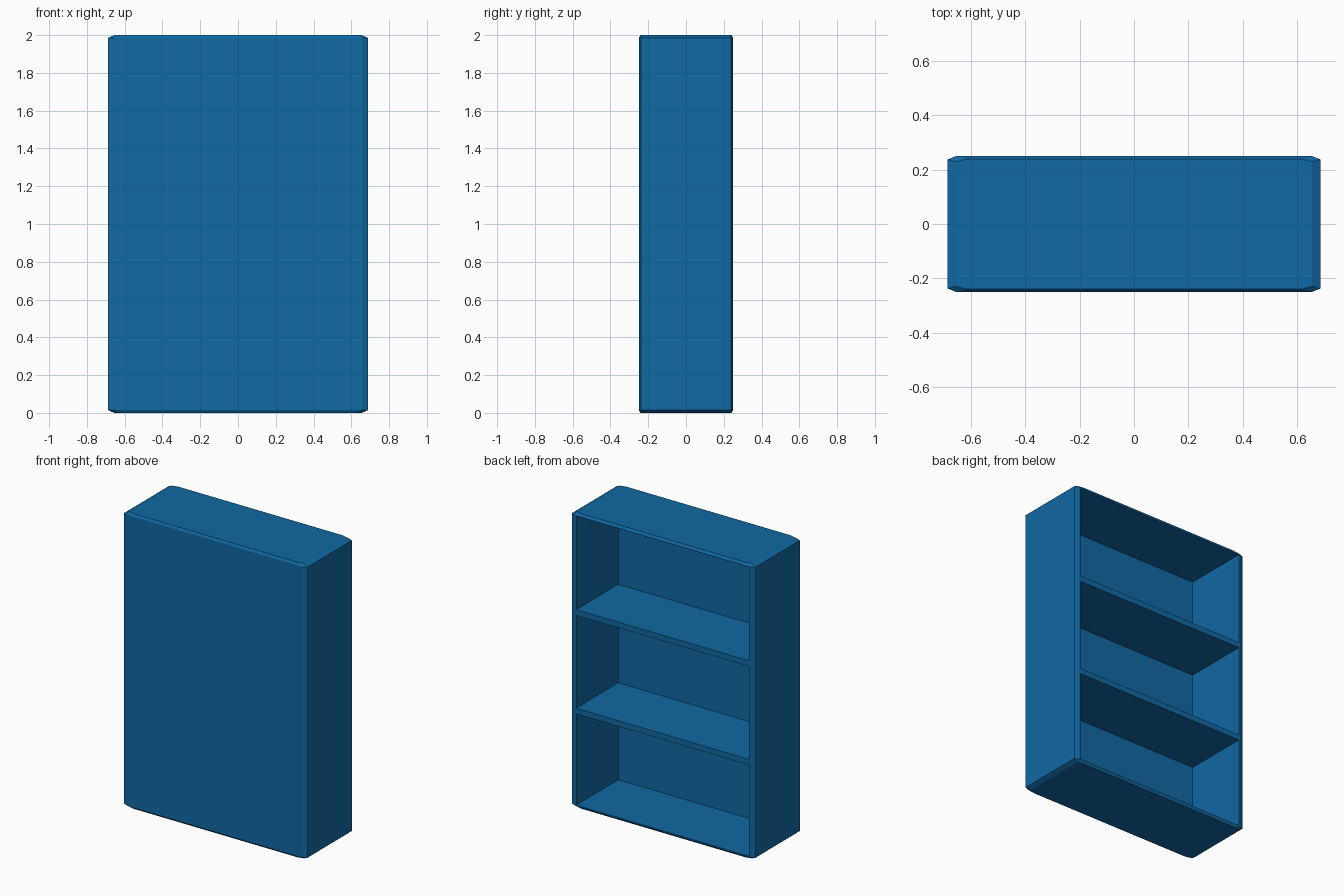
import bpy
import bmesh
from mathutils import Matrix, Vector

if "Cube" in bpy.data.objects:
    bpy.data.objects.remove(bpy.data.objects["Cube"])

blue = bpy.data.materials.new("blue_paint")
blue.diffuse_color = (0.005, 0.14, 0.37, 1)
blue.use_nodes = True
blue.node_tree.nodes["Principled BSDF"].inputs["Base Color"].default_value = blue.diffuse_color


def finish(bm, name):
    bmesh.ops.recalc_face_normals(bm, faces=bm.faces)
    mesh = bpy.data.meshes.new(name)
    bm.to_mesh(mesh)
    bm.free()
    obj = bpy.data.objects.new(name, mesh)
    mesh.materials.append(blue)
    bpy.context.collection.objects.link(obj)
    return obj


def octagon(x, y, cut_x, cut_y):
    """Rectangle outline with clipped corners, counter-clockwise."""
    a, b = x - cut_x, y - cut_y
    return [(x, -b), (x, b), (a, y), (-a, y), (-x, b), (-x, -b), (-a, -y), (a, -y)]


# Bookcase body: clipped-corner block with chamfered top and bottom
inner = octagon(0.656, 0.24, 0.041, 0.01)
outer = octagon(0.687, 0.25, 0.03, 0.012)
bm = bmesh.new()
rings = [[bm.verts.new((x, y, z)) for x, y in pts]
         for pts, z in ((inner, 0), (outer, 0.015), (outer, 1.985), (inner, 2))]
for low, high in zip(rings, rings[1:]):
    for i in range(8):
        j = (i + 1) % 8
        bm.faces.new((low[i], low[j], high[j], high[i]))
bm.faces.new(rings[0][::-1])
bm.faces.new(rings[-1])
case = finish(bm, "bookcase_body")

# Three compartments open at the back, leaving two shelves between them
HALF_W, PANEL_Y, MOUTH_Y = 0.648, -0.20, 0.35
bm = bmesh.new()
for z0, z1 in ((0.02, 0.638), (0.677, 1.306), (1.345, 1.979)):
    size = Vector((2 * HALF_W, MOUTH_Y - PANEL_Y, z1 - z0))
    centre = Vector((0, (MOUTH_Y + PANEL_Y) / 2, (z0 + z1) / 2))
    bmesh.ops.create_cube(bm, size=1, matrix=Matrix.LocRotScale(centre, None, size))
cutter = finish(bm, "compartment_cutter")
cutter.hide_render = True

cut = case.modifiers.new("compartments", 'BOOLEAN')
cut.operation = 'DIFFERENCE'
cut.solver = 'EXACT'
cut.object = cutter
bpy.context.view_layer.objects.active = case
bpy.ops.object.modifier_apply(modifier=cut.name)
bpy.data.objects.remove(cutter)
